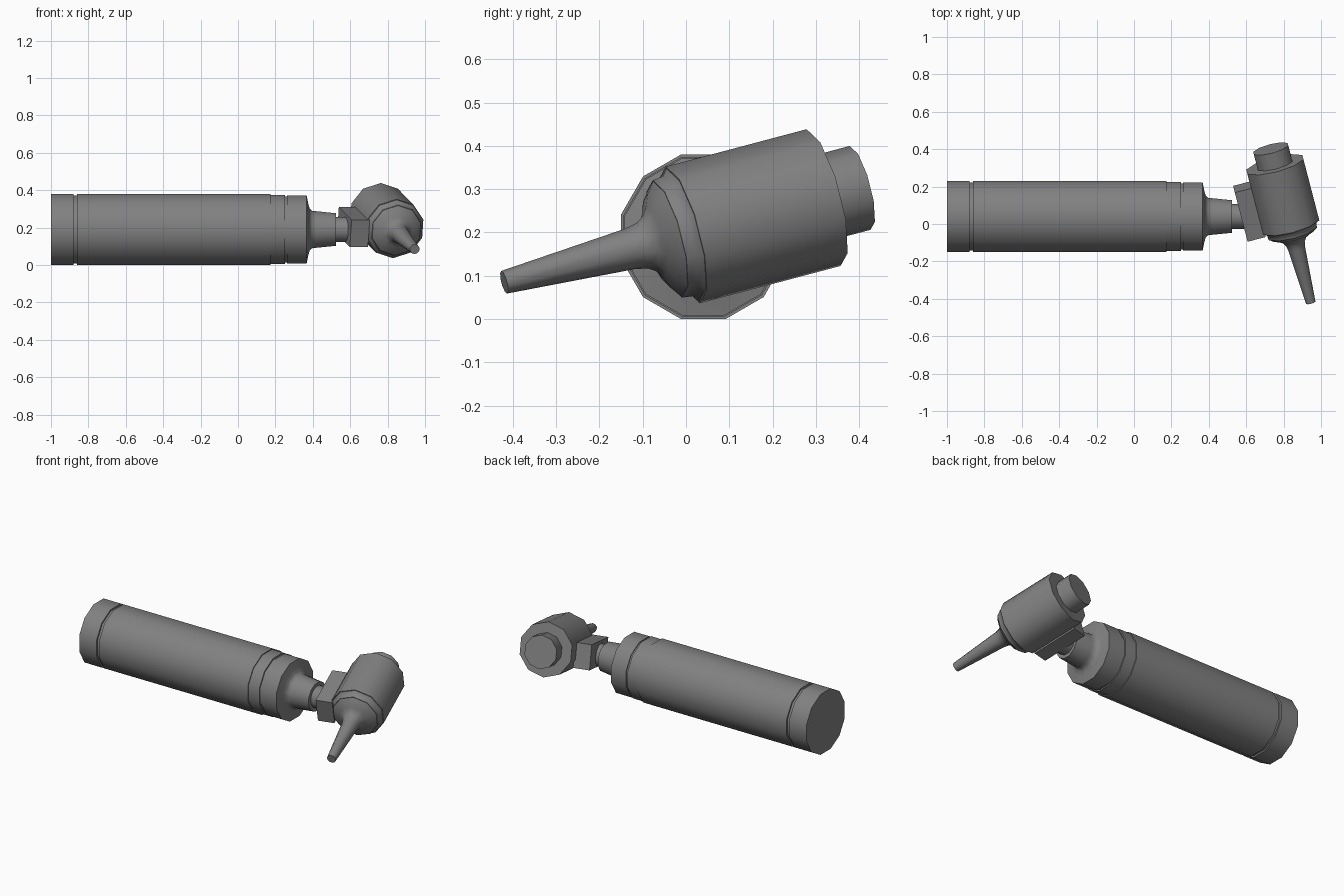
import bpy, bmesh, math
from mathutils import Vector

cube = bpy.data.objects.get("Cube")
if cube:
    bpy.data.objects.remove(cube, do_unlink=True)

grey = bpy.data.materials.new("plain_grey")
grey.use_nodes = True
grey.diffuse_color = (0.22, 0.22, 0.22, 1)
grey.node_tree.nodes["Principled BSDF"].inputs["Base Color"].default_value = (0.22, 0.22, 0.22, 1)

# Frames: origin, side, up, axis
X, Y, Z = Vector((1, 0, 0)), Vector((0, 1, 0)), Vector((0, 0, 1))
HANDLE = (Vector((0, 0.04, 0.19)), Y, Z, X)
head_axis = Vector((-0.26, 1, 0.265)).normalized()
head_side = head_axis.cross(Z).normalized()
head_up = head_side.cross(head_axis)
HEAD = (Vector((0.945, -0.42, 0.085)), head_side, head_up, head_axis)


def place(frame, u, v, d):
    o, side, up, axis = frame
    return o + side * u + up * v + axis * d


def finish(name, bm):
    bmesh.ops.recalc_face_normals(bm, faces=bm.faces)
    mesh = bpy.data.meshes.new(name)
    bm.to_mesh(mesh)
    bm.free()
    mesh.materials.append(grey)
    ob = bpy.data.objects.new(name, mesh)
    bpy.context.collection.objects.link(ob)
    bpy.ops.object.select_all(action='DESELECT')
    ob.select_set(True)
    bpy.context.view_layer.objects.active = ob
    bpy.ops.object.shade_smooth_by_angle(angle=math.radians(46))


def lathe(name, frame, profile, sides, phase):
    """Turn (distance, radius) points about the frame's axis, with flat ends."""
    bm = bmesh.new()
    rings = []
    for d, r in profile:
        angles = [phase + math.tau * i / sides for i in range(sides)]
        rings.append([bm.verts.new(place(frame, r * math.cos(a), r * math.sin(a), d))
                      for a in angles])
    for a, b in zip(rings, rings[1:]):
        for i in range(sides):
            j = (i + 1) % sides
            bm.faces.new((a[i], a[j], b[j], b[i]))
    bm.faces.new(rings[0])
    bm.faces.new(rings[-1])
    finish(name, bm)


def handle_part(name, profile):
    lathe(name, HANDLE, profile, 12, math.pi / 12)


def head_part(name, profile):
    lathe(name, HEAD, profile, 10, math.pi / 2)


# Handle: end cap, groove, grip, collar and flared neck
handle_part("end_cap", [(-1, 0.197), (-0.88, 0.197)])
handle_part("end_groove", [(-0.88, 0.187), (-0.862, 0.187)])
handle_part("grip", [(-0.862, 0.197), (0.175, 0.197)])
handle_part("collar_band", [(0.175, 0.191), (0.25, 0.191)])
handle_part("collar_groove", [(0.25, 0.183), (0.262, 0.183)])
handle_part("collar_and_neck", [(0.262, 0.188), (0.367, 0.188), (0.376, 0.142), (0.383, 0.118),
                                (0.395, 0.104), (0.42, 0.101), (0.525, 0.09)])
handle_part("neck_joint", [(0.52, 0.068), (0.62, 0.068)])

# Mounting block between neck and head
bm = bmesh.new()
bmesh.ops.create_cube(bm, size=1)
for v in bm.verts:
    v.co = place(HEAD, -0.195 + v.co.x * 0.1, -0.023 + v.co.y * 0.15, 0.566 + v.co.z * 0.28)
finish("mounting_block", bm)

# Head: body, rear lens and tapered front nozzle
head_part("head_body", [(0.44, 0.163), (0.787, 0.163)])
head_part("rear_lens", [(0.78, 0.1), (0.877, 0.1)])
head_part("front_ring", [(0.402, 0.14), (0.428, 0.143), (0.442, 0.161)])
head_part("nozzle", [(0, 0.027), (0.308, 0.048), (0.34, 0.054), (0.36, 0.067),
                     (0.372, 0.086), (0.383, 0.113), (0.404, 0.14)])
